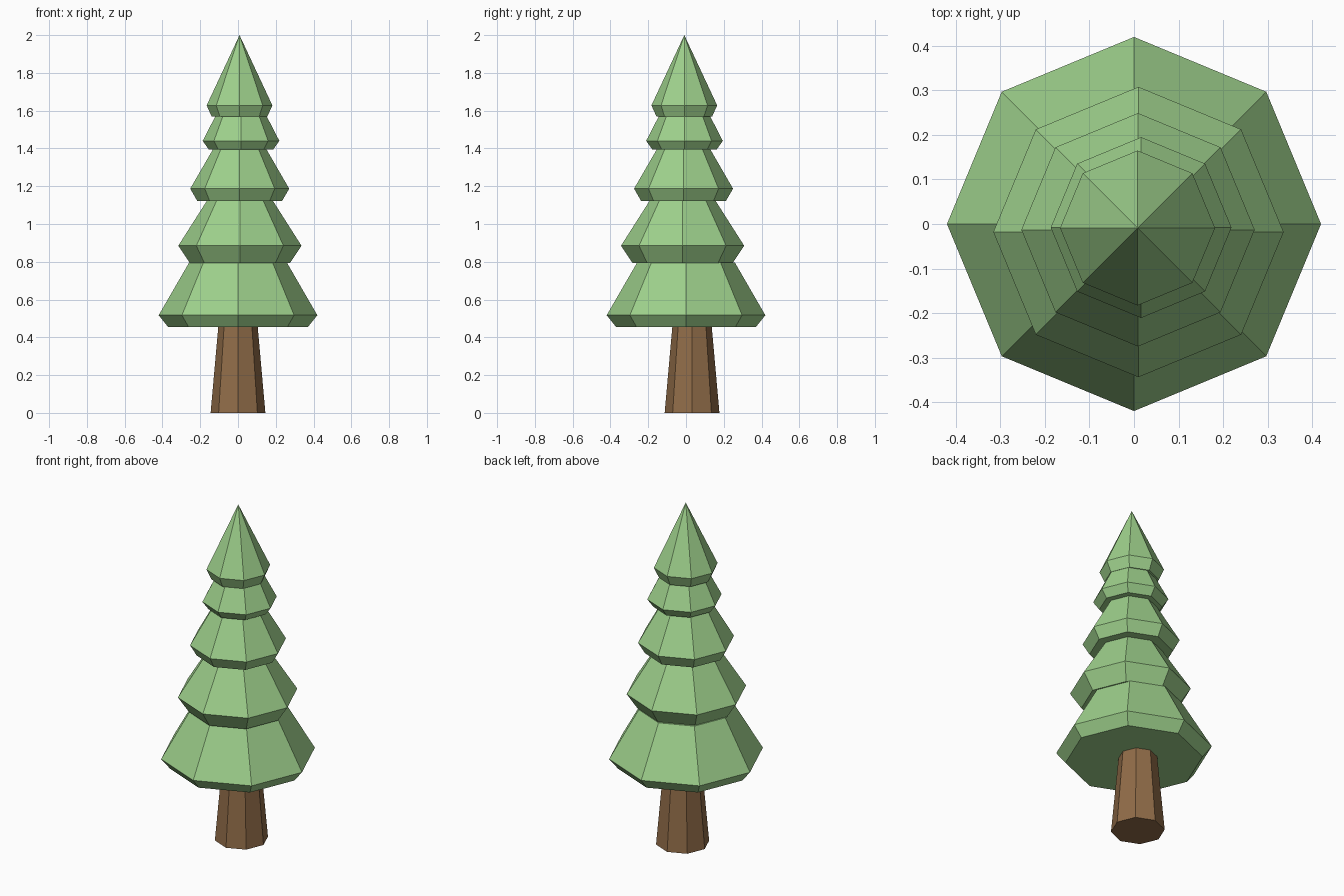
import bpy, bmesh
from math import cos, sin, pi

if "Cube" in bpy.data.objects:
    bpy.data.objects.remove(bpy.data.objects["Cube"])

SIDES = 8


def material(name, color):
    m = bpy.data.materials.new(name)
    m.diffuse_color = color
    m.use_nodes = True
    m.node_tree.nodes["Principled BSDF"].inputs["Base Color"].default_value = m.diffuse_color
    return m


def stack(name, centre, profile, mat):
    """Closed octagonal solid from (radius, z) rings; radius 0 makes a tip."""
    bm = bmesh.new()
    cx, cy = centre
    rings = []
    for r, z in profile:
        if r == 0:
            rings.append([bm.verts.new((cx, cy, z))] * SIDES)
        else:
            rings.append([bm.verts.new((cx + r * cos(2 * pi * i / SIDES),
                                        cy + r * sin(2 * pi * i / SIDES), z))
                          for i in range(SIDES)])
    for low, high in zip(rings, rings[1:]):
        for i in range(SIDES):
            j = (i + 1) % SIDES
            quad = [low[i], low[j], high[j], high[i]]
            bm.faces.new(list(dict.fromkeys(quad)))
    bm.faces.new(rings[0][::-1])
    if profile[-1][0] > 0:
        bm.faces.new(rings[-1])
    mesh = bpy.data.meshes.new(name)
    bm.to_mesh(mesh)
    bm.free()
    mesh.materials.append(mat)
    obj = bpy.data.objects.new(name, mesh)
    bpy.context.collection.objects.link(obj)
    return obj


green = material("needles", (0.34, 0.63, 0.26, 1))
brown = material("bark", (0.28, 0.15, 0.065, 1))

# Trunk, slightly behind the centre
stack("trunk", (0, 0.032), [(0.145, 0), (0.104, 0.46)], brown)

# Foliage tiers: centre, then underside, rim and top rings
tiers = [
    ((0.0, 0.0), [(0.37, 0.455), (0.42, 0.517), (0.258, 0.797)]),
    ((0.01, -0.018), [(0.265, 0.793), (0.326, 0.885), (0.172, 1.127)]),
    ((0.009, -0.013), [(0.225, 1.123), (0.262, 1.187), (0.14, 1.398)]),
    ((0.016, -0.008), [(0.17, 1.394), (0.203, 1.44), (0.135, 1.572)]),
    ((0.008, -0.009), [(0.147, 1.568), (0.174, 1.628), (0, 2.0)]),
]
for n, (centre, profile) in enumerate(tiers, 1):
    stack(f"foliage_tier_{n}", centre, profile, green)
